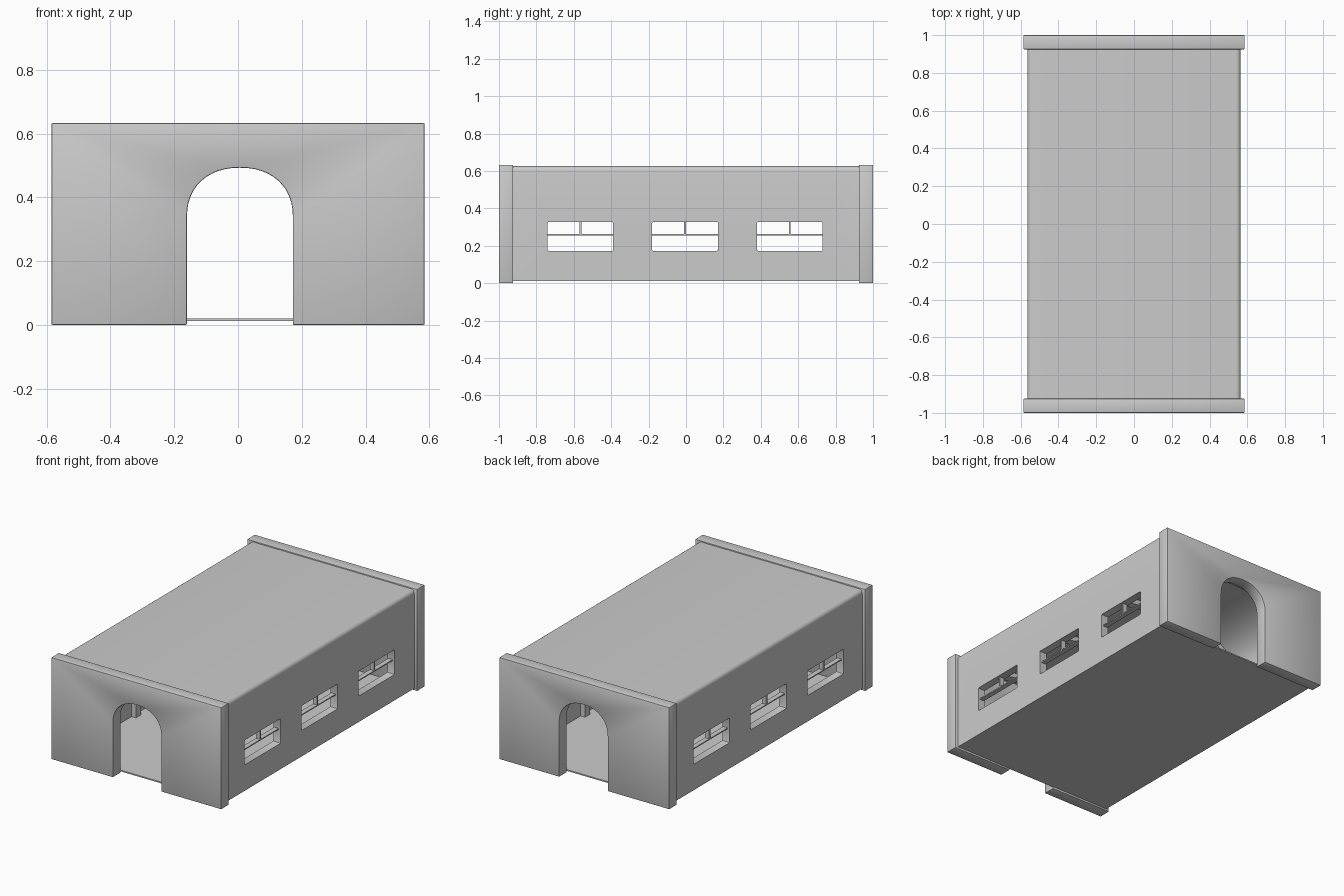
import bpy, bmesh
from math import sin, cos, pi, radians

if "Cube" in bpy.data.objects:
    bpy.data.objects.remove(bpy.data.objects["Cube"])


def arch(cx, half, base, spring, top, n=2.2, steps=24):
    """Closed arch outline in x,z from right foot over to left foot."""
    pts = [(cx + half, base)]
    for i in range(steps + 1):
        a = pi * i / steps
        c, s = cos(a), max(sin(a), 0)
        x = half * abs(c) ** (2 / n) * (1 if c >= 0 else -1)
        pts.append((cx + x, spring + (top - spring) * s ** (2 / n)))
    pts.append((cx - half, base))
    return pts


def extrude_y(name, outline, y0, y1):
    bm = bmesh.new()
    face = bm.faces.new([bm.verts.new((x, y0, z)) for x, z in outline])
    ext = bmesh.ops.extrude_face_region(bm, geom=[face])
    verts = [v for v in ext["geom"] if isinstance(v, bmesh.types.BMVert)]
    bmesh.ops.translate(bm, verts=verts, vec=(0, y1 - y0, 0))
    bmesh.ops.recalc_face_normals(bm, faces=bm.faces)
    return add_object(name, bm)


def add_object(name, bm):
    me = bpy.data.meshes.new(name)
    bm.to_mesh(me)
    bm.free()
    ob = bpy.data.objects.new(name, me)
    bpy.context.collection.objects.link(ob)
    return ob


def box(name, x, y, z):
    return extrude_y(name, [(x[0], z[0]), (x[1], z[0]), (x[1], z[1]), (x[0], z[1])], *y)


def activate(ob):
    bpy.ops.object.select_all(action='DESELECT')
    ob.select_set(True)
    bpy.context.view_layer.objects.active = ob


def cut(ob, cutter):
    cutter.hide_render = True
    m = ob.modifiers.new("cut", 'BOOLEAN')
    m.operation, m.solver, m.object = 'DIFFERENCE', 'EXACT', cutter
    activate(ob)
    bpy.ops.object.modifier_apply(modifier=m.name)
    bpy.data.objects.remove(cutter)


def smooth(ob):
    activate(ob)
    bpy.ops.object.shade_smooth_by_angle(angle=radians(35))


def bevel(ob, width, segments=2):
    m = ob.modifiers.new("bevel", 'BEVEL')
    m.width, m.segments, m.limit_method, m.angle_limit = width, segments, 'ANGLE', radians(40)
    activate(ob)
    bpy.ops.object.modifier_apply(modifier=m.name)


# Hall shell: rounded top edges, vaulted hollow, thin floor
R, W, TOP = 0.025, 0.565, 0.626
right = [(W, 0.012)] + [(W - R + R * cos(a * pi / 12), TOP - R + R * sin(a * pi / 12))
                        for a in range(7)]
shell = extrude_y("hall_shell", right + [(-x, z) for x, z in reversed(right)], -0.93, 0.93)
cut(shell, extrude_y("vault_cutter", arch(0, 0.515, 0.02, 0.33, 0.6, 2.5, 32), -1.1, 1.1))

# Window openings with their glazing bars
for i, y in enumerate((-0.565, -0.005, 0.555)):
    hole = box("window_cutter", (-0.8, 0.8), (y - 0.176, y + 0.176), (0.173, 0.327))
    bevel(hole, 0.006)
    cut(shell, hole)
    for side, s in (("left", -1), ("right", 1)):
        x = sorted((s * 0.522, s * 0.552))
        box(f"window_rail_{side}_{i}", x, (y - 0.18, y + 0.18), (0.255, 0.262))
        box(f"window_mullion_{side}_{i}", x, (y - 0.005, y + 0.005), (0.258, 0.33))
smooth(shell)

# Arched ribs under the vault
for i, y in enumerate((-0.84, -0.285, 0.275, 0.84)):
    outer = arch(0, 0.52, 0.016, 0.33, 0.605, 2.5, 32)
    inner = arch(0, 0.485, 0.016, 0.33, 0.57, 2.5, 32)
    smooth(extrude_y(f"vault_rib_{i}", outer + inner[::-1], y - 0.025, y + 0.025))

# End walls with arched doorway
door = arch(0.006, 0.166, 0.003, 0.34, 0.493)
for name, y0, y1 in (("front_wall", -1, -0.925), ("back_wall", 0.925, 1)):
    outline = [(-0.585, 0.003), (-0.585, 0.633), (0.585, 0.633), (0.585, 0.003)]
    wall = extrude_y(name, outline + [(x, 0 if z < 0.01 else z) for x, z in door], y0, y1)
    for v in wall.data.vertices:
        if v.co.z < 0.01:
            v.co.z = 0
    bevel(wall, 0.004)
    smooth(wall)
